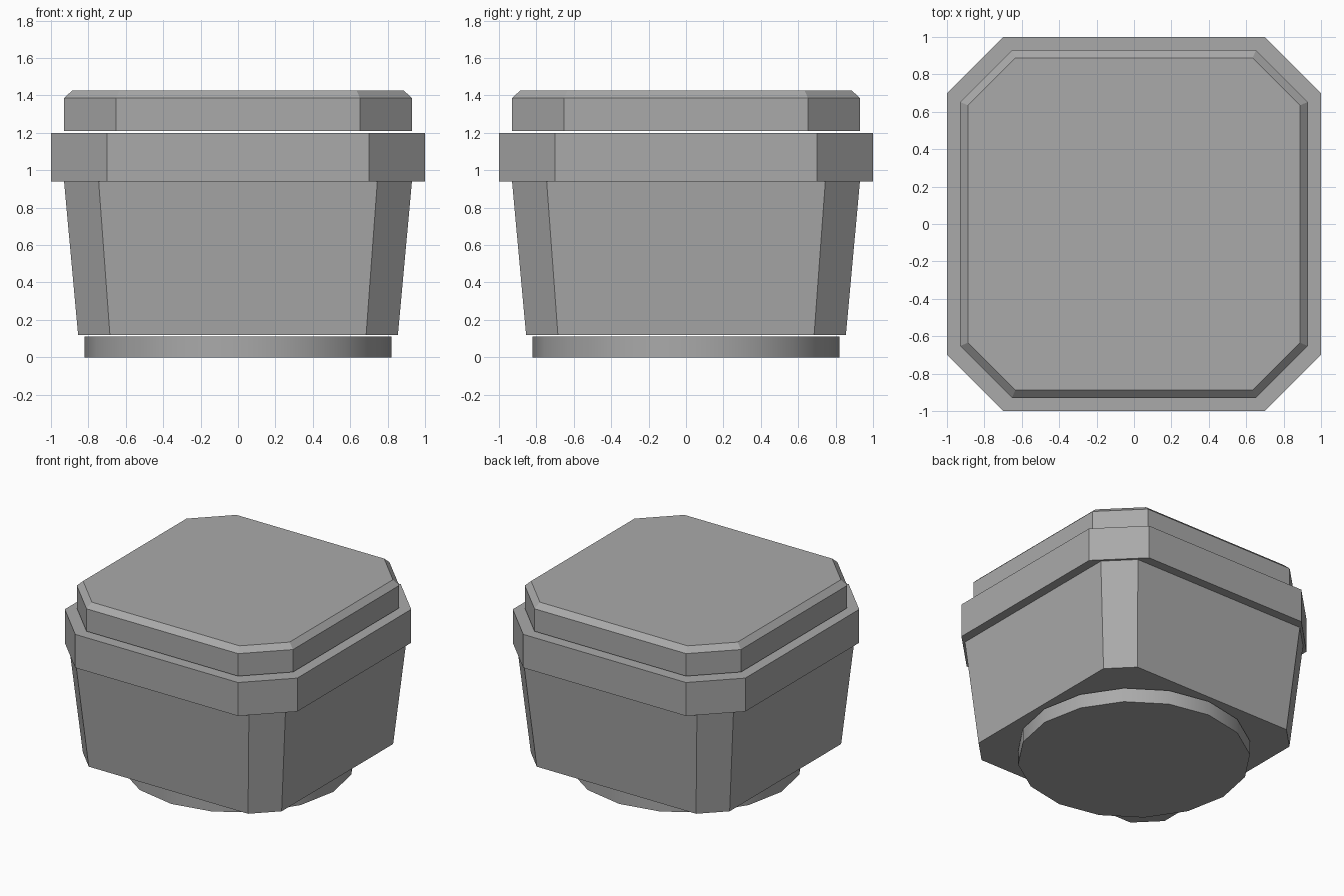
import bpy, bmesh, math

cube = bpy.data.objects.get("Cube")
if cube:
    bpy.data.objects.remove(cube, do_unlink=True)

# Single grey finish
grey = bpy.data.materials.new("grey")
grey.use_nodes = True
COLOUR = (0.40, 0.40, 0.40, 1)
grey.diffuse_color = COLOUR
grey.node_tree.nodes["Principled BSDF"].inputs["Base Color"].default_value = COLOUR


def octagon(half, corner):
    """Square outline of half-width `half` with corners cut at `corner`."""
    return [(corner, -half), (half, -corner), (half, corner), (corner, half),
            (-corner, half), (-half, corner), (-half, -corner), (-corner, -half)]


def circle(radius, sides):
    return [(radius * math.cos(2 * math.pi * i / sides),
             radius * math.sin(2 * math.pi * i / sides)) for i in range(sides)]


def loft(name, sections):
    """Closed solid through (z, outline) sections, bottom to top."""
    bm = bmesh.new()
    rings = [[bm.verts.new((x, y, z)) for x, y in outline] for z, outline in sections]
    bm.faces.new(rings[0][::-1])
    bm.faces.new(rings[-1])
    n = len(rings[0])
    for low, high in zip(rings, rings[1:]):
        for i in range(n):
            j = (i + 1) % n
            bm.faces.new((low[i], low[j], high[j], high[i]))
    bmesh.ops.recalc_face_normals(bm, faces=bm.faces)
    mesh = bpy.data.meshes.new(name)
    bm.to_mesh(mesh)
    bm.free()
    mesh.materials.append(grey)
    obj = bpy.data.objects.new(name, mesh)
    bpy.context.collection.objects.link(obj)
    return obj


# Round foot, smooth around its side
foot = loft("foot", [(0, circle(0.82, 16)), (0.11, circle(0.82, 16))])
bpy.ops.object.select_all(action='DESELECT')
foot.select_set(True)
bpy.context.view_layer.objects.active = foot
bpy.ops.object.shade_smooth_by_angle(angle=math.radians(30))

# Tapered body, wide collar and bevelled lid
loft("body", [(0.12, octagon(0.855, 0.685)), (0.94, octagon(0.93, 0.745))])
loft("collar", [(0.94, octagon(1.0, 0.70)), (1.20, octagon(1.0, 0.70))])
loft("lid", [(1.21, octagon(0.93, 0.652)), (1.385, octagon(0.93, 0.652)),
             (1.425, octagon(0.888, 0.635))])
